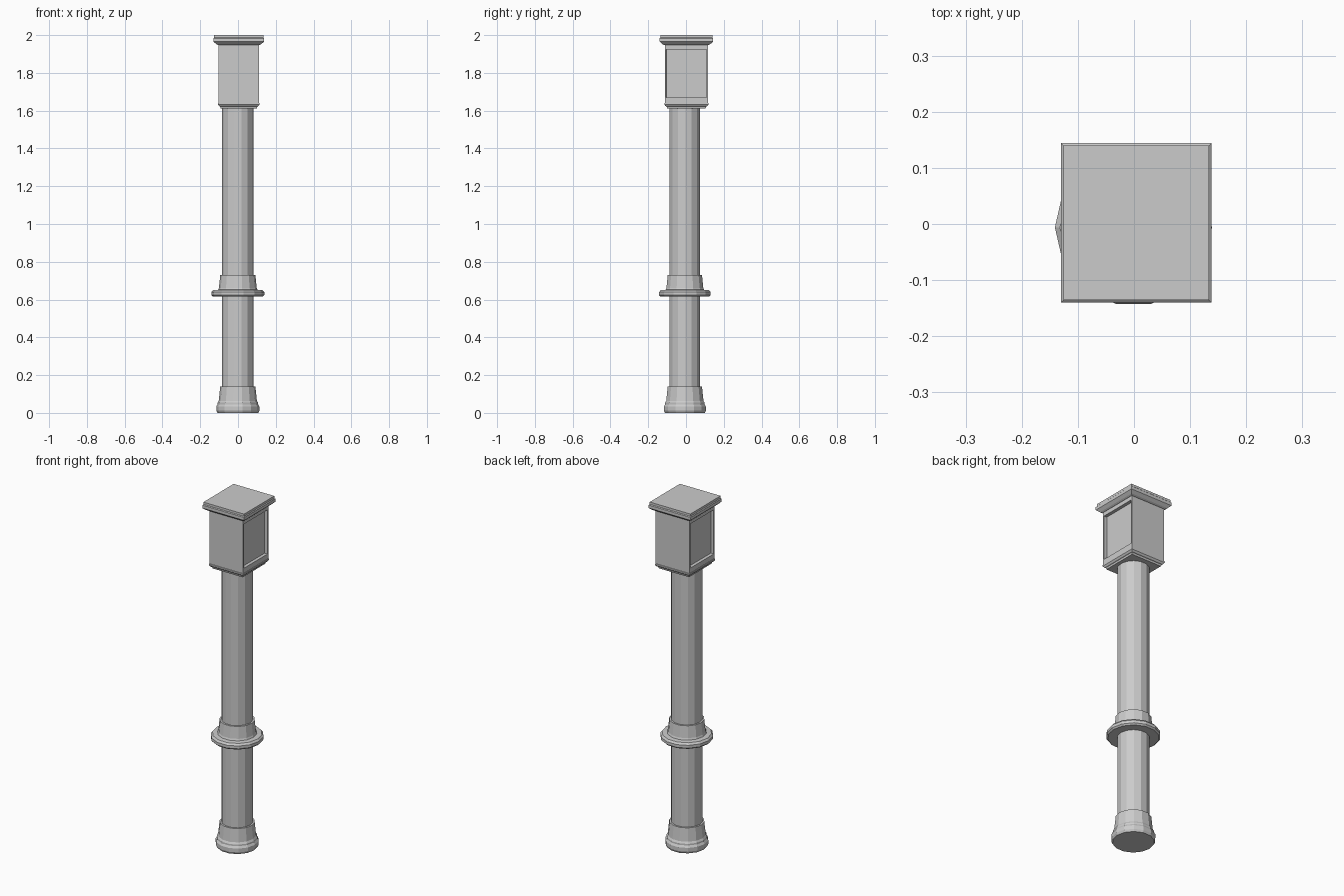
import bpy, bmesh, math

if "Cube" in bpy.data.objects:
    bpy.data.objects.remove(bpy.data.objects["Cube"])


def loft(name, profile, sides, centre, start=0.0, scale=(1, 1)):
    """Stack polygon rings given as (radius, z) and cap both ends."""
    bm = bmesh.new()
    rings = []
    for r, z in profile:
        ring = []
        for i in range(sides):
            a = start + 2 * math.pi * i / sides
            ring.append(bm.verts.new((centre[0] + r * scale[0] * math.cos(a),
                                      centre[1] + r * scale[1] * math.sin(a), z)))
        rings.append(ring)
    for lo, hi in zip(rings, rings[1:]):
        for i in range(sides):
            j = (i + 1) % sides
            bm.faces.new((lo[i], lo[j], hi[j], hi[i]))
    bm.faces.new(rings[0][::-1])
    bm.faces.new(rings[-1])
    bm.normal_update()
    mesh = bpy.data.meshes.new(name)
    obj = bpy.data.objects.new(name, mesh)
    bpy.context.collection.objects.link(obj)
    bm.to_mesh(mesh)
    bm.free()
    return obj


def round_part(name, profile):
    return loft(name, profile, 14, (-0.001, -0.006))


def square_part(name, profile):
    # profile radius is the half width in x; y is slightly deeper
    r2 = math.sqrt(2)
    return loft(name, profile, 4, (0.004, 0.002), math.pi / 4, (r2, r2 * 1.06))


# Round shaft, base moulding and mid collar
round_part("shaft", [(0.083, 0.01), (0.083, 1.63)])
round_part("base", [(0.108, 0), (0.114, 0.012), (0.114, 0.034), (0.107, 0.045),
                    (0.107, 0.054), (0.101, 0.064), (0.093, 0.14)])
round_part("collar", [(0.132, 0.615), (0.140, 0.623), (0.140, 0.639), (0.131, 0.65),
                      (0.104, 0.652), (0.100, 0.662), (0.093, 0.73)])

# Square head: foot moulding, panelled box, cap
square_part("head_foot", [(0.096, 1.612), (0.099, 1.622), (0.104, 1.624),
                          (0.110, 1.632), (0.110, 1.64), (0.106, 1.643)])
box = square_part("head_box", [(0.108, 1.64), (0.108, 1.955)])
square_part("cap", [(0.112, 1.948), (0.119, 1.952), (0.134, 1.966),
                    (0.134, 1.983), (0.130, 1.987), (0.130, 2.0)])

# Recessed panels on the left and right of the box
bm = bmesh.new()
bm.from_mesh(box.data)
for face in [f for f in bm.faces if abs(f.normal.x) > 0.9]:
    side = math.copysign(1, face.normal.x)
    bmesh.ops.inset_region(bm, faces=[face], thickness=0.011, depth=0)
    for v in face.verts:
        v.co.z = 1.67 if v.co.z < 1.8 else 1.925
    bmesh.ops.inset_region(bm, faces=[face], thickness=0.0005, depth=0)
    bmesh.ops.translate(bm, verts=face.verts, vec=(-0.018 * side, 0, 0))
bm.to_mesh(box.data)
bm.free()
